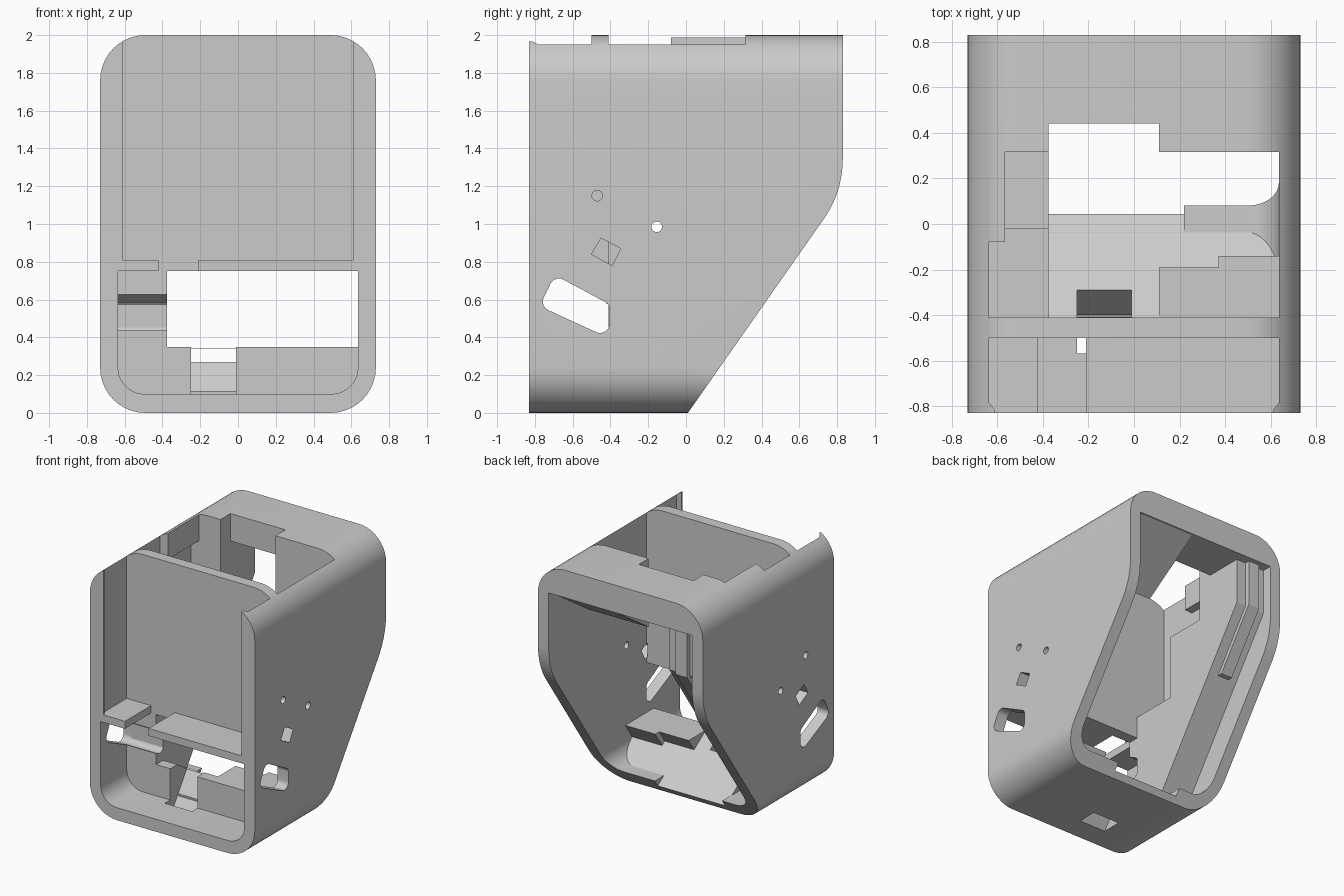
import bpy, bmesh, math
from mathutils import Vector, Matrix

cube = bpy.data.objects.get("Cube")
if cube:
    bpy.data.objects.remove(cube, do_unlink=True)

grey = bpy.data.materials.new("light_grey")
grey.use_nodes = True
grey.diffuse_color = (0.6, 0.6, 0.6, 1)
grey.node_tree.nodes["Principled BSDF"].inputs["Base Color"].default_value = (0.6, 0.6, 0.6, 1)


def rounded(points, steps=10):
    """Turn (u, v) or (u, v, radius) corners into an outline with arcs."""
    out = []
    for i, q in enumerate(points):
        p = Vector(q[:2])
        if len(q) < 3:
            out.append(p)
            continue
        a = (Vector(points[i - 1][:2]) - p).normalized()
        b = (Vector(points[(i + 1) % len(points)][:2]) - p).normalized()
        half = a.angle(b) / 2
        centre = p + (a + b).normalized() * q[2] / math.sin(half)
        t = q[2] / math.tan(half)
        s, e = p + a * t - centre, p + b * t - centre
        turn = math.atan2(s.x * e.y - s.y * e.x, s.dot(e))
        out += [centre + Matrix.Rotation(turn * k / steps, 2) @ s for k in range(steps + 1)]
    return out


def prism(name, axis, start, end, points):
    """Extrude an outline along one axis; the outline uses the other two in order."""
    place = {"x": lambda u, v, w: (w, u, v),
             "y": lambda u, v, w: (u, w, v),
             "z": lambda u, v, w: (u, v, w)}[axis]
    bm = bmesh.new()
    outline = rounded(points)
    ends = [[bm.verts.new(place(p.x, p.y, w)) for p in outline] for w in (start, end)]
    bm.faces.new(ends[0])
    bm.faces.new(ends[1])
    n = len(outline)
    for i in range(n):
        j = (i + 1) % n
        bm.faces.new((ends[0][i], ends[0][j], ends[1][j], ends[1][i]))
    bmesh.ops.recalc_face_normals(bm, faces=bm.faces)
    mesh = bpy.data.meshes.new(name)
    bm.to_mesh(mesh)
    bm.free()
    mesh.materials.append(grey)
    obj = bpy.data.objects.new(name, mesh)
    bpy.context.collection.objects.link(obj)
    return obj


def box(name, x, y, z):
    return prism(name, "z", z[0], z[1], [(x[0], y[0]), (x[1], y[0]), (x[1], y[1]), (x[0], y[1])])


def disc(name, y, z, r):
    return prism(name, "x", -1, 1, [(y - r, z - r, r), (y + r, z - r, r), (y + r, z + r, r), (y - r, z + r, r)])


def activate(obj):
    bpy.ops.object.select_all(action="DESELECT")
    obj.select_set(True)
    bpy.context.view_layer.objects.active = obj


def combine(obj, tool, operation="DIFFERENCE", keep=False):
    tool.hide_render = True
    activate(obj)
    mod = obj.modifiers.new("cut", "BOOLEAN")
    mod.operation, mod.object, mod.solver = operation, tool, "EXACT"
    bpy.ops.object.modifier_apply(modifier=mod.name)
    if not keep:
        bpy.data.objects.remove(tool, do_unlink=True)


IN = 0.635          # inner half width
FRONT, BACK = -0.50, -0.41   # faces of the partition

# Outer shell with the sloping rear
body = prism("housing", "y", -0.83, 0.83,
             [(-0.73, 0, 0.24), (0.73, 0, 0.24), (0.73, 2, 0.24), (-0.73, 2, 0.24)])
side = prism("side_profile", "x", -1, 1,
             [(-1, -0.1), (-0.06, -0.1), (0.83, 1.17, 0.55), (0.83, 2.1), (-1, 2.1)])
combine(body, side, "INTERSECT")


def chamber(name, y0, y1, top):
    return prism(name, "y", y0, y1, [(-IN, 0.1, 0.14), (IN, 0.1, 0.14), (IN, top), (-IN, top)])


cuts = [
    # Screen bay with small front lips, lower front bay and the rear chamber
    prism("bay", "z", 0.81, 2.1, [(-0.61, -0.9), (0.61, -0.9), (0.61, -0.815), (IN, -0.785),
                                  (IN, FRONT), (-IN, FRONT), (-IN, -0.785), (-0.61, -0.815)]),
    chamber("lower_bay", -0.9, FRONT, 0.75),
    chamber("rear_chamber", BACK, 0.9, 1.78),
    # Shelf gap and partition window
    box("shelf_gap", (-0.42, -0.21), (-0.9, FRONT), (0.7, 0.85)),
    box("window", (-0.375, IN), (-0.55, -0.38), (0.35, 0.75)),
    # Stepped opening in the top
    box("top_a", (-IN, IN), (BACK, -0.08), (1.7, 2.1)),
    box("top_b", (-0.565, IN), (-0.15, 0.315), (1.7, 2.1)),
    box("top_c", (-0.375, 0.11), (0, 0.44), (1.7, 2.1)),
    # Pocket in the floor behind the ramp
    prism("pocket", "x", -0.375, 0.22, [(-0.06, 0.116), (0.14, -0.018), (0.14, 0.116)]),
    # Side openings
    disc("pin_a", -0.155, 0.985, 0.028),
    prism("slot", "x", -1, 1, [(-0.775, 0.565, 0.05), (-0.695, 0.73, 0.05),
                               (-0.405, 0.575, 0.04), (-0.405, 0.395, 0.05)]),
]
for c in cuts:
    combine(body, c)

# Holes that pierce only the side walls
for x0, x1 in ((-0.8, -0.64), (0.63, 0.8)):
    combine(body, prism("square", "x", x0, x1, [(-0.5, 0.84), (-0.45, 0.925), (-0.345, 0.87), (-0.39, 0.78)]))
    r = 0.028
    combine(body, prism("pin_b", "x", x0, x1, [(-0.47 + a * r, 1.15 + b * r, r)
                                               for a, b in ((-1, -1), (1, -1), (1, 1), (-1, 1))]))

# Ramp behind the partition, falling towards the rear
ramp = prism("ramp", "x", -0.38, 0.65, [(-0.45, 0.08), (-0.45, 0.35), (BACK, 0.35), (-0.01, 0.082)])

# Slanted cable channel through floor, partition and ramp
channel = prism("channel", "x", -0.25, -0.01, [(-0.66, -0.03), (-0.50, -0.03), (-0.21, 0.384), (-0.37, 0.384)])
notch = box("notch", (-0.25, -0.01), (-0.52, -0.40), (0.1, 0.4))
for tool in (channel, notch):
    combine(body, tool, keep=True)
    combine(ramp, tool)

# Undercut ledges above the ramp
ledges = [prism("ledge_" + n, "x", x, 0.65, [(-0.43, 0.2), (-0.43, 0.35), (y, 0.35), (y - 0.11, 0.19)])
          for n, x, y in (("wide", 0.11, -0.19), ("narrow", 0.37, -0.14))]

# Stepped bracket on the right wall, its rear parallel to the sloping opening
bracket = prism("stepped_bracket", "x", -0.655, -0.375,
                [(-0.42, 0.09), (-0.42, 0.93), (-0.02, 0.93), (-0.02, 1.45), (0.315, 1.45),
                 (0.315, 1.85), (0.75, 1.85), (0.75, 1.41), (-0.17, 0.09)])
combine(bracket, prism("slot", "x", -1, -0.3, [(-0.5, 0.42), (-0.5, 0.6), (-0.41, 0.575), (-0.41, 0.42)]))
rail = prism("bracket_rail", "x", -0.56, -0.46, [(0.40, 0.95), (0.47, 0.95), (0.79, 1.41), (0.79, 1.8), (0.70, 1.8), (0.70, 1.41)])

# Sloping brace under the top
brace = prism("top_brace", "x", 0.11, 0.65, [(0.315, 1.85), (0.315, 1.45), (0.81, 1.78), (0.81, 1.85)])

for obj in [body, ramp, bracket, rail, brace] + ledges:
    obj.hide_render = False
    activate(obj)
    bpy.ops.object.shade_smooth_by_angle(angle=math.radians(25))
